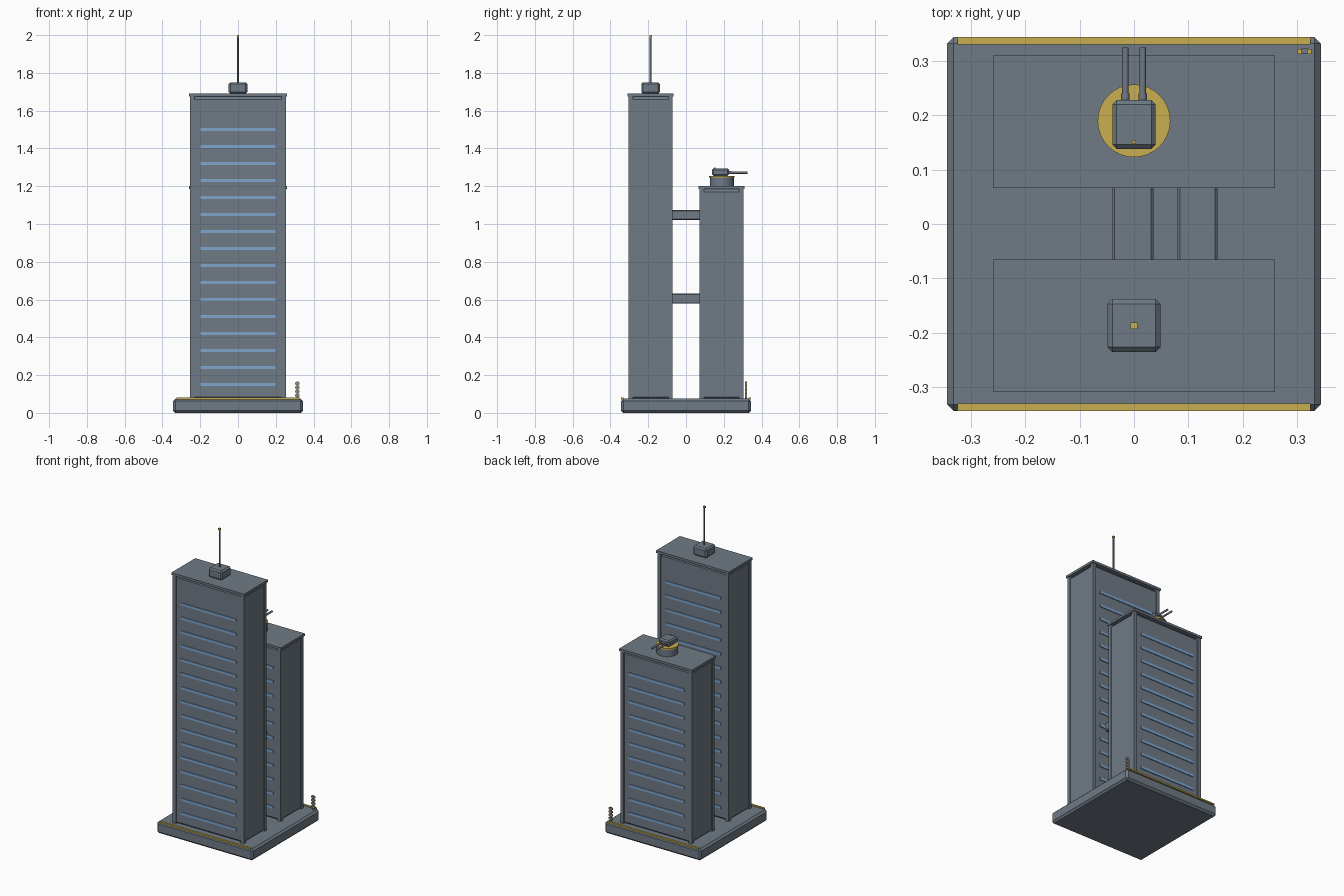
import bpy
from math import radians

if "Cube" in bpy.data.objects:
    bpy.data.objects.remove(bpy.data.objects["Cube"], do_unlink=True)


def material(name, rgb):
    m = bpy.data.materials.new(name)
    m.use_nodes = True
    color = (*rgb, 1)
    m.diffuse_color = color
    m.node_tree.nodes["Principled BSDF"].inputs["Base Color"].default_value = color
    return m


STEEL = material("steel grey", (0.16, 0.195, 0.235))
YELLOW = material("warning yellow", (0.58, 0.43, 0.08))
BLUE = material("window blue", (0.21, 0.38, 0.63))


def box(name, center, size, mat=STEEL, bevel=0):
    bpy.ops.mesh.primitive_cube_add(size=1, location=center)
    o = bpy.context.object
    o.name = name
    o.scale = size
    bpy.ops.object.transform_apply(location=False, rotation=False, scale=True)
    o.data.materials.append(mat)
    if bevel:
        b = o.modifiers.new("chamfer", "BEVEL")
        b.width = bevel
        b.segments = 1
    return o


def rod(name, center, radius, length, mat=STEEL, sides=24, tilt=0):
    bpy.ops.mesh.primitive_cylinder_add(vertices=sides, radius=radius, depth=length,
                                        location=center, rotation=(radians(tilt), 0, 0))
    o = bpy.context.object
    o.name = name
    o.data.materials.append(mat)
    bpy.ops.object.shade_smooth_by_angle(angle=radians(35))
    return o


def tower(name, y, top, floors):
    ground, eave = 0.07, top - 0.015
    mid, height = (ground + eave) / 2, eave - ground
    box(name + "_body", (0, y, mid), (0.5, 0.22, height), bevel=0.015)
    box(name + "_roof", (0, y, top - 0.0075), (0.52, 0.244, 0.015))
    for sx in (-1, 1):
        for sy in (-1, 1):
            box(name + "_column", (sx * 0.243, y + sy * 0.105, mid), (0.023, 0.023, height))
    # window bands on the front and back walls
    for i in range(floors):
        for side in (-1, 1):
            box(name + "_window", (0, y + side * 0.111, 0.15 + i * 0.09),
                (0.395, 0.009, 0.016), BLUE)


# Base with striped edges
box("base", (0, 0, 0.0375), (0.688, 0.688, 0.075), bevel=0.012)
for side in (-1, 1):
    box("edge_stripe", (0, side * 0.3375, 0.076), (0.65, 0.013, 0.009), YELLOW)

# Towers and the bridges between them
tower("front_tower", -0.187, 1.69, 16)
tower("rear_tower", 0.188, 1.2, 11)
box("upper_bridge", (-0.002, 0, 1.048), (0.075, 0.16, 0.052), bevel=0.004)
box("lower_bridge", (0.117, 0, 0.605), (0.073, 0.16, 0.052), bevel=0.004)

# Mast on the front tower
box("mast_housing", (0, -0.187, 1.72), (0.098, 0.098, 0.06), bevel=0.009)
rod("mast", (0, -0.187, 1.865), 0.005, 0.25, sides=12)
box("mast_light", (0, -0.187, 1.994), (0.012, 0.012, 0.012), YELLOW)

# Turret on the rear tower
rod("turret_base", (0, 0.19, 1.222), 0.063, 0.046, sides=32)
rod("turret_ring", (0, 0.19, 1.25), 0.067, 0.01, YELLOW, sides=32)
box("turret_head", (0, 0.183, 1.275), (0.08, 0.09, 0.04), bevel=0.008)
box("turret_light", (0, 0.151, 1.297), (0.008, 0.008, 0.006), YELLOW)
for sx in (-1, 1):
    rod("gun_barrel", (sx * 0.016, 0.275, 1.272), 0.006, 0.1, sides=12, tilt=90)
    rod("barrel_sleeve", (sx * 0.016, 0.232, 1.272), 0.008, 0.016, sides=12, tilt=90)

# Small beacon on the base corner
box("beacon_post", (0.314, 0.318, 0.12), (0.011, 0.01, 0.09))
for i in range(4):
    box("beacon_rung", (0.314, 0.318, 0.093 + i * 0.021), (0.025, 0.009, 0.011), YELLOW)
